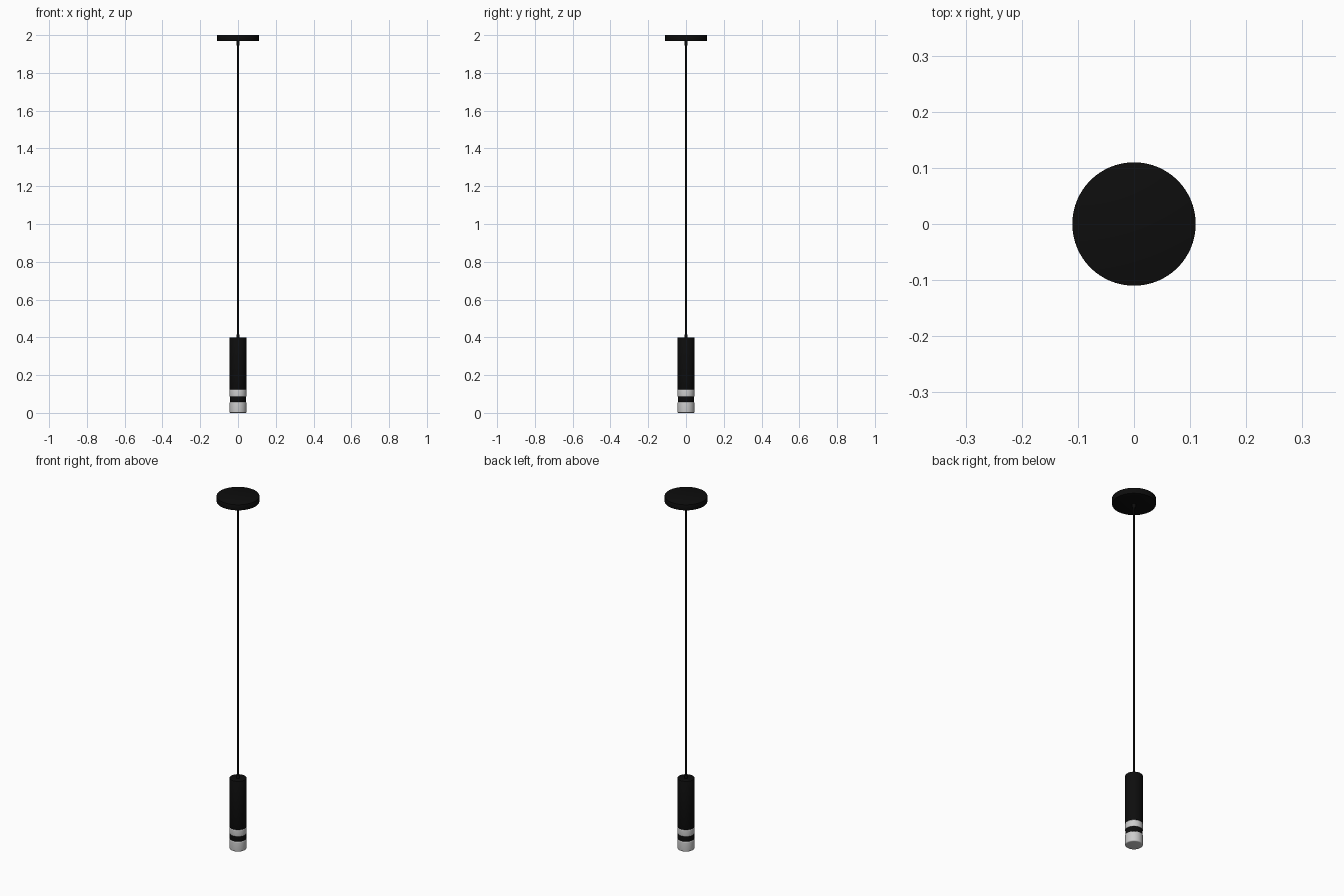
import bpy, bmesh, math

if "Cube" in bpy.data.objects:
    bpy.data.objects.remove(bpy.data.objects["Cube"])

black = bpy.data.materials.new("black_metal")
black.diffuse_color = (0.004, 0.004, 0.004, 1)
black.use_nodes = True
black.node_tree.nodes["Principled BSDF"].inputs["Base Color"].default_value = black.diffuse_color


def lathe(name, profile, mat=None, sides=64):
    """Spin an (r, z) profile, listed bottom to top, around the z axis."""
    bm = bmesh.new()
    rings = []
    for r, z in profile:
        rings.append([bm.verts.new((r * math.cos(2 * math.pi * i / sides),
                                    r * math.sin(2 * math.pi * i / sides), z))
                      for i in range(sides)])
    for a, b in zip(rings, rings[1:]):
        for i in range(sides):
            j = (i + 1) % sides
            bm.faces.new((a[i], a[j], b[j], b[i]))
    bm.faces.new(rings[0][::-1])
    bm.faces.new(rings[-1])
    me = bpy.data.meshes.new(name)
    bm.to_mesh(me)
    bm.free()
    ob = bpy.data.objects.new(name, me)
    bpy.context.collection.objects.link(ob)
    if mat:
        me.materials.append(mat)
    bpy.context.view_layer.objects.active = ob
    ob.select_set(True)
    bpy.ops.object.shade_smooth_by_angle(angle=math.radians(35))
    ob.select_set(False)
    return ob


def rounded(r, z0, z1, c0, c1, n=6):
    """Straight wall with quarter-round edges of radius c0 (bottom) and c1 (top)."""
    q = [math.pi / 2 * k / n for k in range(n + 1)]
    low = [(r - c0 + c0 * math.sin(t), z0 + c0 - c0 * math.cos(t)) for t in q]
    high = [(r - c1 + c1 * math.cos(t), z1 - c1 + c1 * math.sin(t)) for t in q]
    return low + high


# Ceiling canopy
lathe("ceiling_canopy", rounded(0.11, 1.968, 2.0, 0.001, 0.001, 2), black)

# Hanging cord with a grip at each end
lathe("cord", [(0.005, 0.398), (0.005, 1.97)], black, 16)
lathe("upper_cord_grip", [(0.007, 1.946), (0.009, 1.95), (0.009, 1.969)], black, 24)
lathe("lower_cord_grip", [(0.009, 0.399), (0.009, 0.411), (0.007, 0.416)], black, 24)

# Tubular lamp body
lathe("lamp_body", rounded(0.044, 0.124, 0.4, 0.001, 0.001, 2), black)

# Glass diffuser in two pieces, split by a black ring
lathe("upper_diffuser", rounded(0.045, 0.085, 0.125, 0.006, 0.006))
lathe("divider_ring", [(0.0425, 0.057), (0.0425, 0.086)], black)
lathe("lower_diffuser", rounded(0.045, 0.0, 0.058, 0.006, 0.006))
